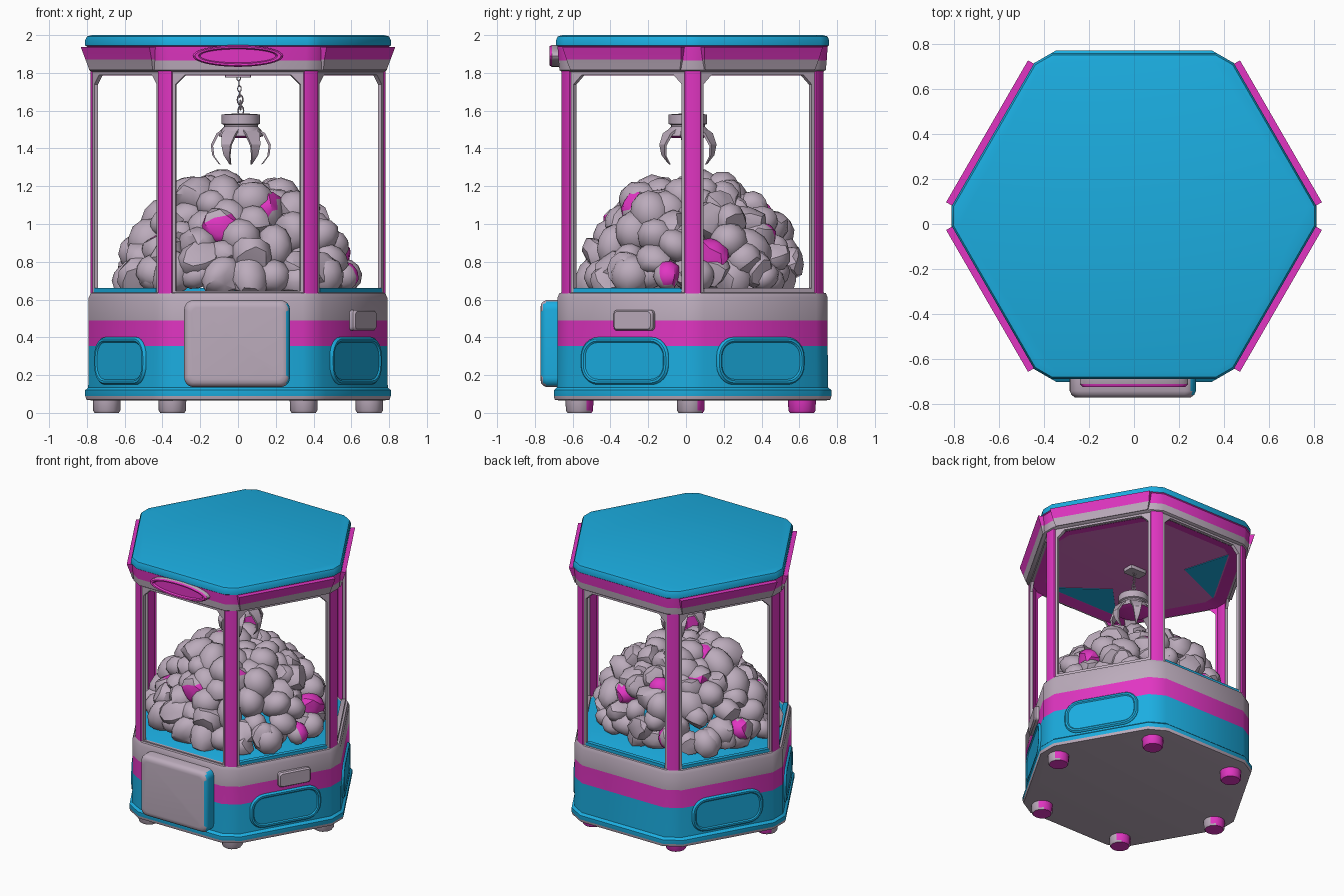
import bpy, bmesh, math, random
from mathutils import Matrix, Vector

random.seed(7)
if "Cube" in bpy.data.objects:
    bpy.data.objects.remove(bpy.data.objects["Cube"], do_unlink=True)

CY = 0.035                      # centre of the hexagon in y
DIAGONALS = (-30, 30, 150, 210)
parts = []


def material(name, r, g, b):
    m = bpy.data.materials.new(name)
    m.use_nodes = True
    m.diffuse_color = (r, g, b, 1)
    m.node_tree.nodes["Principled BSDF"].inputs["Base Color"].default_value = (r, g, b, 1)
    return m


MATS = [material("pale_grey", 0.50, 0.41, 0.50), material("bright_pink", 0.75, 0.036, 0.54),
        material("sky_blue", 0.011, 0.42, 0.75), material("mauve", 0.70, 0.16, 0.57)]
GREY, PINK, BLUE, MAUVE = range(4)


def finish(name, bm, rule=None):
    """Turn a bmesh into an object; rule(face) may override face colours."""
    bmesh.ops.recalc_face_normals(bm, faces=bm.faces)
    bm.normal_update()
    if rule:
        for f in bm.faces:
            c = rule(f)
            if c is not None:
                f.material_index = c
    me = bpy.data.meshes.new(name)
    bm.to_mesh(me)
    bm.free()
    for m in MATS:
        me.materials.append(m)
    ob = bpy.data.objects.new(name, me)
    bpy.context.collection.objects.link(ob)
    parts.append(ob)


def loft(name, loops, colours, caps=True, closed=False, rule=None, matrix=None):
    """Skin a list of equal loops; colours holds one entry per band."""
    bm = bmesh.new()
    rings = [[bm.verts.new(p) for p in loop] for loop in loops]
    n = len(rings[0])
    if closed:
        rings.append(rings[0])
    for i, (a, b) in enumerate(zip(rings, rings[1:])):
        for j in range(n):
            k = (j + 1) % n
            bm.faces.new((a[j], a[k], b[k], b[j])).material_index = colours[i]
    if caps:
        bm.faces.new(rings[0]).material_index = colours[0]
        bm.faces.new(rings[-1]).material_index = colours[-1]
    if matrix:
        bm.transform(matrix)
    finish(name, bm, rule)


def hex_ring(apothem, z, cut=0.07):
    """Hexagon with its corners cut off."""
    r = apothem / math.cos(math.pi / 6)
    v = [Vector((r * math.cos(k * math.pi / 3), r * math.sin(k * math.pi / 3) + CY, z)) for k in range(6)]
    ring = []
    for k in range(6):
        ring += [v[k].lerp(v[k - 1], cut / r), v[k].lerp(v[(k + 1) % 6], cut / r)]
    return ring


def circle(r, z, n=16, x=0.0, y=0.0):
    return [(x + r * math.cos(2 * math.pi * i / n), y + r * math.sin(2 * math.pi * i / n), z) for i in range(n)]


def wall(deg):
    """Wall frame: x along the wall, y up, z outward."""
    c, s = math.cos(math.radians(deg)), math.sin(math.radians(deg))
    return Matrix(((-s, 0, c, 0), (c, 0, s, CY), (0, 1, 0, 0), (0, 0, 0, 1)))


def rounded(w, h, r, yc, d, steps=6, xc=0.0):
    pts = []
    for q, (sx, sy) in enumerate(((1, 1), (-1, 1), (-1, -1), (1, -1))):
        for i in range(steps + 1):
            a = math.pi / 2 * (q + i / steps)
            pts.append((xc + sx * (w - r) + r * math.cos(a), yc + sy * (h - r) + r * math.sin(a), d))
    return pts


# Cabinet base: plinth, colour bands and floor
loft("cabinet_base", [hex_ring(a, z, c) for a, z, c in (
    (0.70, 0.065, 0.08), (0.73, 0.07, 0.08), (0.735, 0.09, 0.08), (0.735, 0.12, 0.08), (0.717, 0.135, 0.07),
    (0.715, 0.355, 0.07), (0.715, 0.49, 0.07), (0.715, 0.61, 0.07), (0.705, 0.635, 0.07), (0.665, 0.64, 0.07),
    (0.655, 0.645, 0.07))], [GREY, GREY, BLUE, BLUE, BLUE, PINK, GREY, GREY, GREY, BLUE])

# Feet under the corners, pink below and behind
for k in range(6):
    a = math.radians(60 * k)
    x, y = 0.695 * math.cos(a), CY - 0.01 + 0.68 * math.sin(a)
    back = PINK if y > 0.3 else GREY
    loft(f"foot_{k + 1}", [circle(r, z, 12, x, y) for r, z in ((0.064, 0), (0.072, 0.012), (0.074, 0.075))],
         [back] * 2, rule=lambda f: PINK if f.normal.z < -0.9 or f.normal.y > 0.6 else None)

# Corner posts
for k in range(6):
    loft(f"corner_post_{k + 1}", [rounded(0.044, 0.016, 0.01, 0, z, 2) for z in (0.63, 1.82)], [PINK],
         matrix=Matrix.Translation((0, CY, 0)) @ Matrix.Rotation(math.radians(60 * k - 90), 4, "Z")
         @ Matrix.Translation((0, 0.764, 0)))


# Window frames with clipped upper corners
def frame_loop(w, z0, z1, cut, d):
    return [(-w, z0, d), (w, z0, d), (w, z1 - cut, d), (w - cut, z1, d), (cut - w, z1, d), (-w, z1 - cut, d)]


for k in range(6):
    deg = 60 * k - 90
    loft(f"window_frame_{k + 1}", [
        frame_loop(0.365, 0.63, 1.82, 0.01, 0.668), frame_loop(0.365, 0.63, 1.82, 0.01, 0.688),
        frame_loop(0.33, 0.645, 1.79, 0.05, 0.688), frame_loop(0.325, 0.645, 1.788, 0.05, 0.668)],
        [GREY, GREY, GREY, PINK], caps=False, closed=True, matrix=wall(deg))
    if deg != -90:
        loft(f"window_sill_{k + 1}", [rounded(0.33, 0.012, 0.008, 0.648, d, 2) for d in (0.66, 0.691)],
             [GREY if deg == 30 else BLUE], matrix=wall(deg))

# Roof with bands and rounded top
loft("roof", [hex_ring(a, z, 0.05) for a, z in (
    (0.69, 1.805), (0.705, 1.815), (0.71, 1.865), (0.715, 1.94), (0.722, 1.945),
    (0.722, 1.975), (0.714, 1.993), (0.69, 2.0))],
    [GREY, GREY, PINK, PINK, BLUE, BLUE, BLUE])
loft("ceiling", [hex_ring(a, z, 0.06) for a, z in ((0.59, 1.80), (0.645, 1.803))], [MAUVE])
loft("ceiling_trim", [hex_ring(a, z, 0.06) for a, z in ((0.67, 1.785), (0.59, 1.80))], [PINK], caps=False)
for deg in (-90, 150):
    loft("ceiling_corner_panel", [[(-0.30, 0.58, d), (0.30, 0.58, d), (0.05, 0.32, d)] for d in (0, 0.004)], [BLUE],
         matrix=Matrix.Translation((0, CY, 1.795)) @ Matrix.Rotation(math.radians(deg - 90), 4, "Z"))

# Flared sign panels on the diagonal roof sides
for deg in DIAGONALS:
    loft("roof_sign_panel", [[(-w, z, d0), (w, z, d0), (w, z, d1), (-w, z, d1)] for w, z, d0, d1 in (
        (0.335, 1.815, 0.695, 0.715), (0.35, 1.87, 0.705, 0.73), (0.363, 1.938, 0.715, 0.752))],
        [GREY, PINK], matrix=wall(deg))


# Oval badge on the roof front
def ellipse(w, h, d):
    return [(w * math.cos(i * math.pi / 16), 1.89 + h * math.sin(i * math.pi / 16), d) for i in range(32)]


loft("front_badge", [ellipse(0.24, 0.058, 0.70), ellipse(0.24, 0.058, 0.745), ellipse(0.228, 0.051, 0.757),
                     ellipse(0.21, 0.042, 0.755), ellipse(0.20, 0.036, 0.742)], [GREY, PINK, PINK, PINK],
     matrix=wall(-90))

# Prize door
loft("prize_door", [rounded(w, w - 0.05, r, 0.367, d, 6, -0.005) for w, r, d in (
    (0.28, 0.05, 0.70), (0.28, 0.05, 0.775), (0.272, 0.045, 0.792), (0.258, 0.04, 0.803), (0.24, 0.03, 0.805))],
    [GREY] * 4, matrix=wall(-90), rule=lambda f: BLUE if f.normal.x > 0.6 else None)

# Rounded side panels
for deg in DIAGONALS:
    loft("side_panel", [rounded(0.268 - i, 0.127 - i, 0.105 - i, 0.275, d) for i, d in (
        (0, 0.71), (0.002, 0.722), (0.01, 0.731), (0.022, 0.731), (0.03, 0.724))], [BLUE] * 4, matrix=wall(deg))

# Coin slot
loft("coin_slot", [rounded(0.12 - i, 0.055 - i, 0.02, 0.49, d, 3, 0.062) for i, d in (
    (0, 0.70), (0, 0.735), (0.008, 0.747))], [GREY] * 2, matrix=wall(-30))

# Claw: trolley, chain, hub and fingers
CX, CLY = 0.015, 0.01
loft("claw_trolley", [rounded(0.07, 0.045, 0.015, CLY, z, 2) for z in (1.775, 1.80)], [GREY])
for i in range(7):
    size = 0.018 if i < 3 else 0.012
    bpy.ops.mesh.primitive_torus_add(major_segments=12, minor_segments=5, major_radius=size, minor_radius=size * 0.28,
                                     location=(CX * (1 - i / 8), CLY, 1.60 + i * 0.029),
                                     rotation=(math.pi / 2, 0, math.pi / 2 * (i % 2)))
    link = bpy.context.object
    link.name = f"chain_link_{i + 1}"
    link.scale = (0.8, 1.3, 1)
    link.data.materials.append(MATS[GREY])
    parts.append(link)
loft("claw_hub", [circle(r, z, 20, CX, CLY) for r, z in (
    (0.08, 1.455), (0.118, 1.465), (0.11, 1.495), (0.09, 1.515), (0.09, 1.525), (0.102, 1.53), (0.102, 1.58),
    (0.03, 1.585))], [PINK] + [GREY] * 6)
for k in range(6):
    path = ((0.07, 1.515, 0.04), (0.125, 1.48, 0.042), (0.155, 1.42, 0.028), (0.148, 1.365, 0.018), (0.115, 1.32, 0.004))
    loft(f"claw_finger_{k + 1}", [[(r - 0.008, -w, z - 0.006), (r + 0.004, -w, z), (r + 0.004, w, z),
                                   (r - 0.008, w, z - 0.006)] for r, z, w in path], [GREY] * 4,
         matrix=Matrix.Translation((CX, CLY, 0)) @ Matrix.Rotation(math.radians(60 * k), 4, "Z"))


# Mound of rounded plush toys with flattened sides and a few pink patches
def direction():
    return Vector([random.gauss(0, 1) for _ in range(3)]).normalized()


pile = bmesh.new()
DOME, RIM = 95, 26
for i in range(DOME + RIM):
    if i < DOME:
        t = ((i + 0.5) / DOME) ** 0.46
        a = i * 2.39996 + random.uniform(-0.12, 0.12)
        z = 0.72 + 0.44 * (1 - t ** 3) + random.uniform(-0.04, 0.03)
    else:
        t = random.uniform(0.86, 1.02)
        a = 2 * math.pi * i / RIM
        z = random.uniform(0.70, 0.76)
    size = random.uniform(0.088, 0.125) - 0.012 * t
    pos = Vector((0.59 * t * math.cos(a) - 0.015, 0.53 * t * math.sin(a) + 0.03, z))
    stretch = Matrix.Diagonal((random.uniform(0.95, 1.3), random.uniform(0.9, 1.1), random.uniform(0.85, 1.05), 1))
    turn = Matrix.Rotation(random.uniform(0, 6), 4, direction())
    made = bmesh.ops.create_icosphere(pile, subdivisions=2, radius=size,
                                      matrix=Matrix.Translation(pos) @ turn @ stretch)
    flats = [direction() for _ in range(random.choice((0, 1, 2, 4)))]
    patch = direction()
    reach = random.choice((-0.5, 0.3, 0.45)) if i % 9 == 4 else 9
    for v in made["verts"]:
        for n in flats:
            v.co -= n * max(0, (v.co - pos).dot(n) - 0.7 * size)
        v.co.z = max(v.co.z, 0.64)
    for f in {f for v in made["verts"] for f in v.link_faces}:
        f.material_index = PINK if (f.calc_center_median() - pos).dot(patch) > reach * size else GREY
finish("plush_pile", pile)

bpy.ops.object.select_all(action="DESELECT")
for ob in parts:
    ob.select_set(True)
bpy.context.view_layer.objects.active = parts[0]
bpy.ops.object.shade_smooth_by_angle(angle=math.radians(32))
